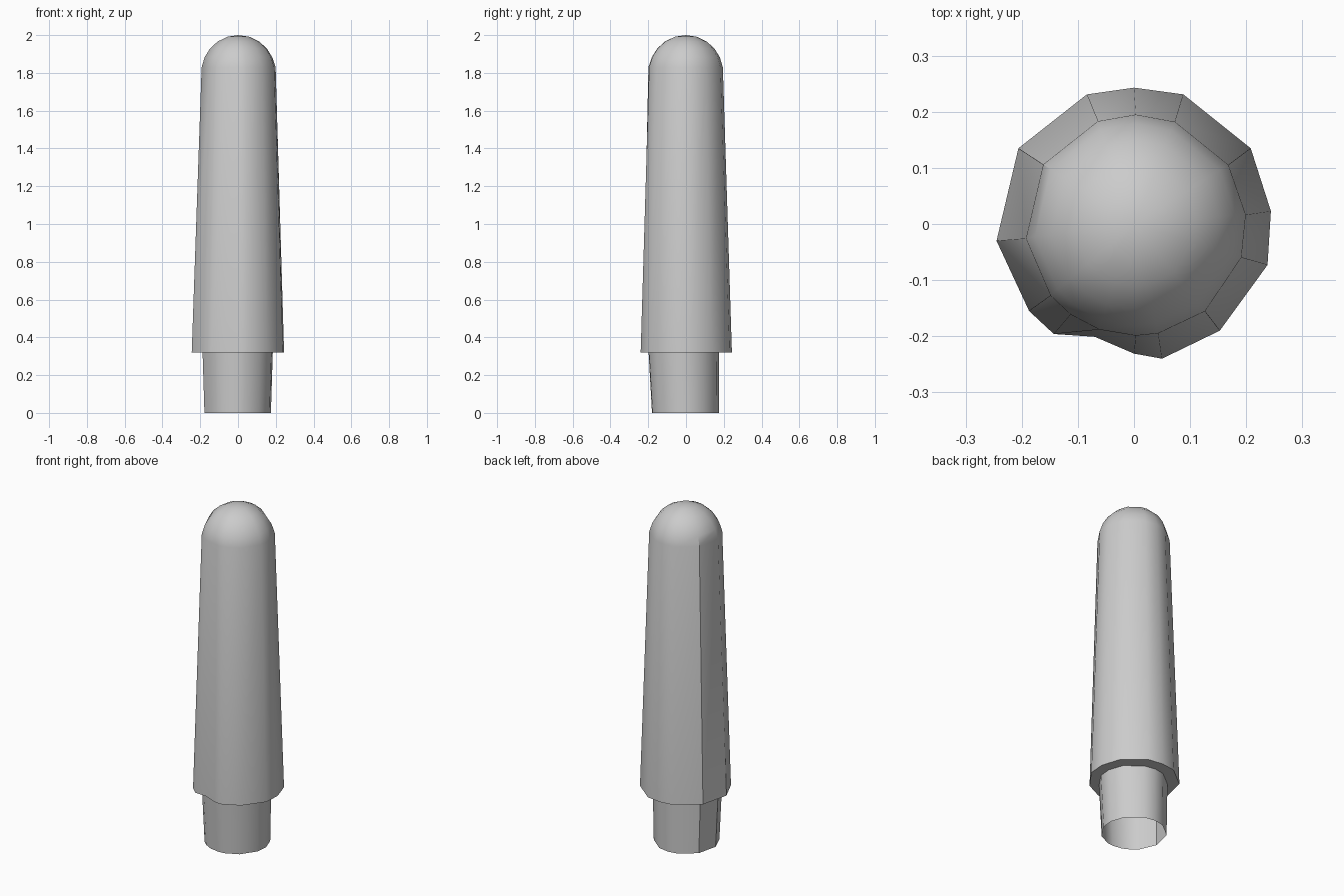
import bpy, bmesh, math

cube = bpy.data.objects.get("Cube")
if cube:
    bpy.data.objects.remove(cube, do_unlink=True)

grey = bpy.data.materials.new("plain grey")
grey.use_nodes = True
colour = (0.6, 0.6, 0.6, 1)
grey.diffuse_color = colour
grey.node_tree.nodes["Principled BSDF"].inputs["Base Color"].default_value = colour

# Uneven outline of the skirt, with a dent at the front
outline = [(0, .243), (.088, .231), (.208, .135), (.244, .023), (.238, -.073),
           (.153, -.19), (.05, -.24), (0, -.231), (-.07, -.201), (-.143, -.196),
           (-.187, -.155), (-.245, -.03), (-.206, .135), (-.084, .231)]
SKIRT_Z, SHOULDER_Z, RADIUS = 0.32, 1.83, 0.197


def round_ring(radius, z, x=0.0, y=0.0):
    """Ring with one point in the direction of each outline point."""
    points = []
    for px, py in outline:
        a = math.atan2(py, px)
        points.append((x + radius * math.cos(a), y + radius * math.sin(a), z))
    return points


def loft(name, rings, tip=None):
    """Skin the rings in order and close them with a tip if there is one."""
    bm = bmesh.new()
    loops = [[bm.verts.new(p) for p in ring] for ring in rings]
    n = len(outline)
    for low, high in zip(loops, loops[1:]):
        for i in range(n):
            j = (i + 1) % n
            bm.faces.new((low[j], low[i], high[i], high[j]))
    if tip:
        top = bm.verts.new(tip)
        for i in range(n):
            bm.faces.new((loops[-1][(i + 1) % n], loops[-1][i], top))
    bm.normal_update()
    mesh = bpy.data.meshes.new(name)
    bm.to_mesh(mesh)
    bm.free()
    mesh.materials.append(grey)
    obj = bpy.data.objects.new(name, mesh)
    bpy.context.collection.objects.link(obj)
    bpy.ops.object.select_all(action="DESELECT")
    obj.select_set(True)
    bpy.context.view_layer.objects.active = obj
    bpy.ops.object.shade_smooth_by_angle(angle=math.radians(35))
    return obj


skirt = [(x, y, SKIRT_Z) for x, y in outline]
plug_top = round_ring(0.187, SKIRT_Z, -0.002, -0.011)
shoulder = round_ring(RADIUS, SHOULDER_Z, 0.003, -0.002)

# Open plug at the foot, and the ledge under the skirt
loft("foot_plug", [round_ring(0.177, 0, -0.002, -0.003), plug_top])
loft("skirt_ledge", [plug_top, skirt])

# Tapered body that runs from the uneven skirt to a round shoulder, then a dome
centre_z = 2 - RADIUS
dome = []
for degrees in (24, 40, 56, 73):
    a = math.radians(degrees)
    dome.append(round_ring(RADIUS * math.cos(a), centre_z + RADIUS * math.sin(a), 0.002, -0.001))
loft("tapered_body", [skirt, shoulder] + dome, tip=(0, 0, 2))
